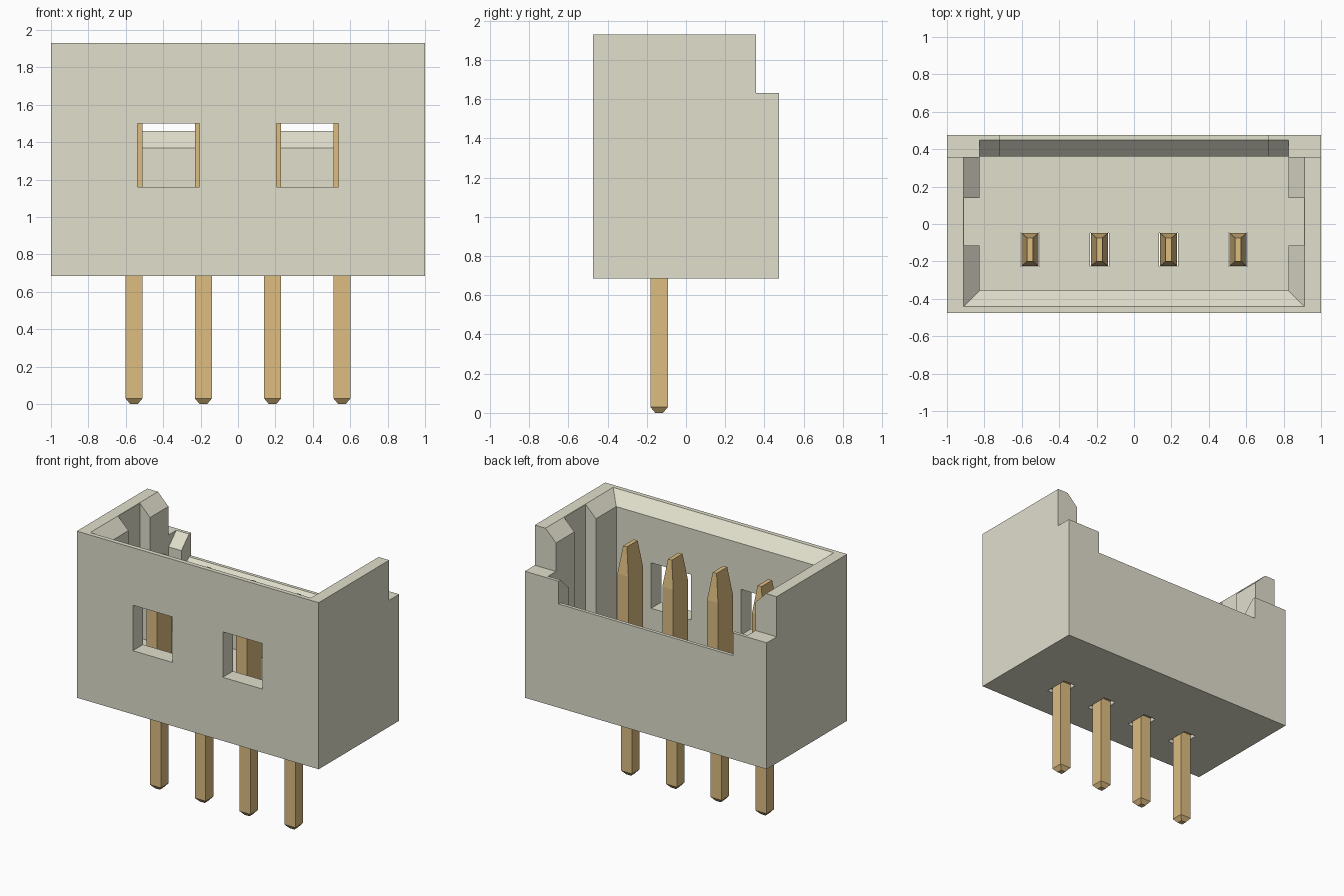
import bpy
import bmesh

cube = bpy.data.objects.get("Cube")
if cube:
    bpy.data.objects.remove(cube, do_unlink=True)


def make_material(name, rgb):
    mat = bpy.data.materials.new(name)
    mat.use_nodes = True
    mat.diffuse_color = (*rgb, 1)
    bsdf = next(n for n in mat.node_tree.nodes if n.type == 'BSDF_PRINCIPLED')
    bsdf.inputs["Base Color"].default_value = (*rgb, 1)
    return mat


ivory = make_material("ivory_plastic", (0.75, 0.735, 0.605))
gold = make_material("gold_metal", (0.725, 0.51, 0.22))


def loft(name, rings, mat=None):
    """Closed solid through a stack of rings with equal point counts."""
    bm = bmesh.new()
    loops = [[bm.verts.new(p) for p in ring] for ring in rings]
    n = len(loops[0])
    for a, b in zip(loops, loops[1:]):
        for i in range(n):
            j = (i + 1) % n
            bm.faces.new((a[i], a[j], b[j], b[i]))
    bm.faces.new(loops[0][::-1])
    bm.faces.new(loops[-1])
    bmesh.ops.recalc_face_normals(bm, faces=bm.faces)
    mesh = bpy.data.meshes.new(name)
    bm.to_mesh(mesh)
    bm.free()
    obj = bpy.data.objects.new(name, mesh)
    bpy.context.collection.objects.link(obj)
    if mat:
        mesh.materials.append(mat)
    return obj


def rect(x0, x1, y0, y1, z):
    return [(x0, y0, z), (x1, y0, z), (x1, y1, z), (x0, y1, z)]


def box(name, x0, x1, y0, y1, z0, z1, mat=None):
    return loft(name, [rect(x0, x1, y0, y1, z0), rect(x0, x1, y0, y1, z1)], mat)


def side_profile(name, half_width, pts):
    """Extrude a (y, z) outline across x."""
    return loft(name, [[(x, y, z) for y, z in pts] for x in (-half_width, half_width)])


BOTTOM, TOP, FLOOR, STEP = 0.685, 1.93, 0.92, 1.63
PIN_X = [-0.556, -0.185, 0.185, 0.556]
PIN_Y = -0.137

# Housing block and the volumes removed from it
housing = box("housing", -1, 1, -0.475, 0.475, BOTTOM, TOP, ivory)
cutters = [
    box("back_step_cut", -1.2, 1.2, 0.357, 0.7, STEP, 2.2),
    box("cavity_cut", -0.825, 0.825, -0.355, 0.36, FLOOR, 2.2),
    box("side_groove_cut", -0.91, 0.91, -0.115, 0.14, FLOOR, 2.2),
    # lead-in bevel around the mouth
    loft("mouth_bevel_cut", [rect(-0.825, 0.825, -0.355, 0.6, TOP - 0.087),
                             rect(-0.912, 0.912, -0.442, 0.6, TOP),
                             rect(-0.912, 0.912, -0.442, 0.6, 2.2)]),
    # bevels on the lowered back wall
    side_profile("back_bevel_cut", 0.825,
                 [(0.3, 1.48), (0.45, STEP), (0.45, 1.8), (0.3, 1.8)]),
    side_profile("back_notch_cut", 0.72,
                 [(0.3, 1.31), (0.45, 1.46), (0.7, 1.46), (0.7, 1.8), (0.3, 1.8)]),
]
# Front windows
for x in (-0.372, 0.372):
    cutters.append(box("window_cut", x - 0.165, x + 0.165, -0.7, -0.25, 1.16, 1.5))
# Pin holes through the floor
for x in PIN_X:
    cutters.append(box("pin_hole_cut", x - 0.051, x + 0.051,
                       PIN_Y - 0.09, PIN_Y + 0.09, 0.5, FLOOR + 0.1))

for cutter in cutters:
    cutter.hide_render = True
    mod = housing.modifiers.new(cutter.name, 'BOOLEAN')
    mod.operation = 'DIFFERENCE'
    mod.solver = 'EXACT'
    mod.object = cutter

# Bake the cuts and discard the cutters
bpy.context.view_layer.update()
baked = bpy.data.meshes.new_from_object(
    housing.evaluated_get(bpy.context.evaluated_depsgraph_get()))
housing.modifiers.clear()
housing.data = baked
baked.materials.clear()
baked.materials.append(ivory)
for poly in baked.polygons:
    poly.material_index = 0
for cutter in cutters:
    bpy.data.objects.remove(cutter, do_unlink=True)

# Contact pins: square tail below, wide tapered blade above (z, half x, half y)
PIN_SECTIONS = [(0.0, 0.02, 0.02), (0.03, 0.045, 0.045), (0.71, 0.045, 0.045),
                (0.711, 0.045, 0.088), (1.52, 0.045, 0.088), (1.725, 0.016, 0.063)]
for i, x in enumerate(PIN_X):
    loft(f"contact_pin_{i + 1}",
         [rect(x - hx, x + hx, PIN_Y - hy, PIN_Y + hy, z) for z, hx, hy in PIN_SECTIONS],
         gold)
